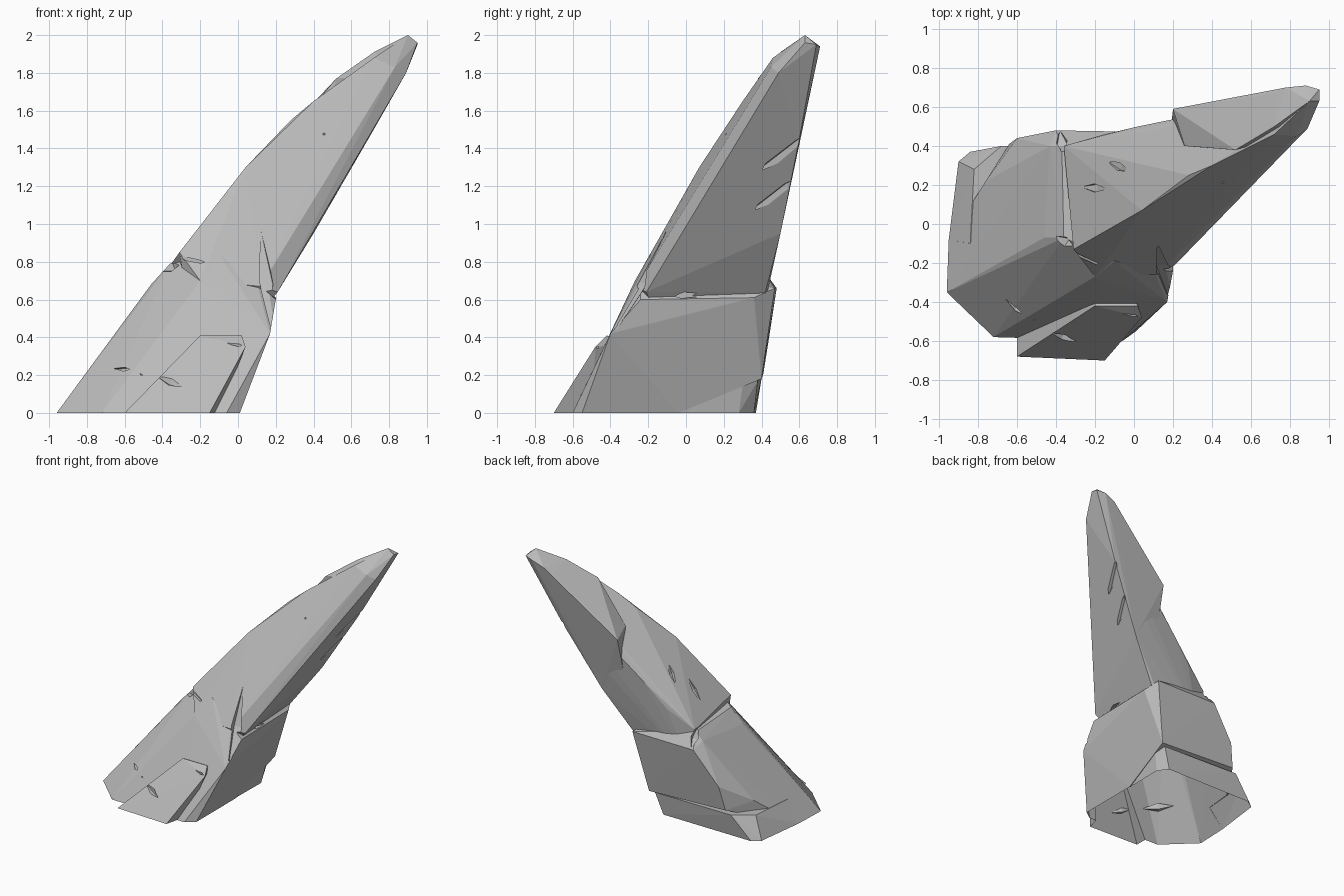
import bpy, bmesh
from mathutils import Vector

cube = bpy.data.objects.get("Cube")
if cube:
    bpy.data.objects.remove(cube)

stone = bpy.data.materials.new("grey_stone")
stone.use_nodes = True
stone.diffuse_color = (0.5, 0.5, 0.5, 1)
stone.node_tree.nodes["Principled BSDF"].inputs["Base Color"].default_value = stone.diffuse_color


def hull(name, points):
    """Make a faceted chunk of stone around a few corner points."""
    bm = bmesh.new()
    for p in points:
        bm.verts.new(p)
    result = bmesh.ops.convex_hull(bm, input=bm.verts)
    spare = {v for v in result["geom_interior"] + result["geom_unused"]
             if isinstance(v, bmesh.types.BMVert)}
    bmesh.ops.delete(bm, geom=list(spare), context='VERTS')
    bmesh.ops.recalc_face_normals(bm, faces=bm.faces)
    mesh = bpy.data.meshes.new(name)
    bm.to_mesh(mesh)
    bm.free()
    mesh.materials.append(stone)
    obj = bpy.data.objects.new(name, mesh)
    bpy.context.collection.objects.link(obj)
    return obj


def combine(target, other, operation):
    """Apply a boolean to the target and remove the other object."""
    modifier = target.modifiers.new("boolean", 'BOOLEAN')
    modifier.operation = operation
    modifier.solver = 'EXACT'
    modifier.object = other
    graph = bpy.context.evaluated_depsgraph_get()
    mesh = bpy.data.meshes.new_from_object(target.evaluated_get(graph))
    target.modifiers.clear()
    target.data = mesh
    bpy.data.objects.remove(other)


def gash(target, start, end, radius):
    """Cut a pointed crack between two points."""
    a, b = Vector(start), Vector(end)
    mid, along = (a + b) / 2, (b - a).normalized()
    side = along.orthogonal().normalized() * radius
    up = along.cross(side)
    cutter = hull("crack_cutter", [a, b, mid + side, mid - side, mid + up, mid - up])
    cutter.hide_render = True
    combine(target, cutter, 'DIFFERENCE')


# Broad leaning trunk
rock = hull("rock_spire", [
    (-.96, -.35, 0), (-.72, -.58, 0), (-.06, -.6, 0), (.01, -.55, 0),
    (.01, -.04, 0), (-.95, -.08, 0), (-.76, .22, .25),
    (.05, .4, .18), (-.64, .41, .21), (-.6, .44, .4), (-.4, .48, .66),
    (.17, -.4, .42), (.2, -.24, .6), (.2, .36, .61),
    (.15, .47, .66), (-.46, -.07, .68), (-.2, -.27, .7), (-.43, .4, .71),
    (-.36, -.07, .79), (-.37, .4, .77), (-.1, -.19, .84), (.1, -.24, .69)])

# Low foot at the back
foot = hull("back_foot", [
    (-.95, -.08, 0), (-.9, .32, 0), (-.84, .37, 0), (-.05, .36, 0),
    (.01, .28, 0), (0, -.3, 0), (-.84, -.1, .16), (-.82, .28, .17),
    (-.68, .4, .18), (.01, .38, .17), (.04, .3, .15)])

# Slab leaning on the front
slab = hull("front_slab", [
    (-.6, -.68, 0), (-.15, -.7, 0), (-.2, -.42, .41), (.02, -.42, .41),
    (.04, -.48, .35), (-.1, -.5, 0), (-.6, -.5, 0), (-.2, -.3, .36), (0, -.35, .36)])

# Blunt tip corners shared by both halves of the spire
tip = [(.9, .63, 2), (.95, .63, 1.96), (.95, .69, 1.95), (.89, .49, 1.8), (.69, .6, 1.45)]

# Front half of the spire, with a chamfered right edge
spire = hull("upper_spire", tip + [
    (-.25, -.15, .5), (.1, -.15, .5), (.05, .4, .5), (-.3, .4, .5),
    (-.2, -.27, .7), (.12, -.26, .67), (.83, .45, 1.83),
    (.21, -.21, .64), (.18, .42, .64), (.4, .5, .95),
    (-.31, -.13, .85), (-.36, .4, .78), (-.15, .46, .92),
    (.02, .5, 1.1), (.14, .51, 1.24), (.04, .07, 1.3), (.28, .25, 1.55),
    (.4, .3, 1.65), (.72, .46, 1.88)])

# Ridge lobe along the back of the spire
lobe = hull("back_lobe", tip + [
    (.18, .4, .66), (.4, .5, .95), (.2, .59, 1.43), (.26, .4, 1.46),
    (.52, .38, 1.77), (.72, .5, 1.91), (.72, .67, 1.86), (.78, .7, 1.9),
    (.88, .71, 1.94), (.4, .4, 1.1)])

for part in (foot, slab, spire, lobe):
    combine(rock, part, 'UNION')

# Cracks: front, shoulder, right side, top and back
for start, end, radius in [
        ((-.69, -.35, .23), (-.5, -.5, .2), .035),
        ((-.44, -.558, .2), (-.28, -.604, .13), .025),
        ((-.06, -.46, .37), (.06, -.47, .34), .015),
        ((-.34, -.14, .84), (-.05, -.23, .73), .03),
        ((.12, -.1, .97), (.18, -.38, .42), .05),
        ((.1, -.27, .63), (.25, .2, .62), .025),
        ((-.41, -.06, .75), (-.3, -.13, .8), .04),
        ((.55, .35, 1.26), (.86, .83, 1.56), .05),
        ((.44, .33, 1.06), (.7, .73, 1.3), .05),
        ((.44, .2, 1.47), (.47, .21, 1.49), .015),
        ((.5, .25, 1.59), (.53, .27, 1.61), .02),
        ((-.27, .19, .9), (-.14, .18, 1.07), .03),
        ((-.13, .32, 1.05), (-.03, .27, 1.2), .03),
        ((-.38, .48, .66), (-.36, .36, .8), .04)]:
    gash(rock, start, end, radius)

# Open underside
bm = bmesh.new()
bm.from_mesh(rock.data)
underside = [f for f in bm.faces if f.normal.z < -.9 and f.calc_center_median().z < .01]
bmesh.ops.delete(bm, geom=underside, context='FACES')
bm.to_mesh(rock.data)
bm.free()

# Flat facets throughout
for face in rock.data.polygons:
    face.use_smooth = False
